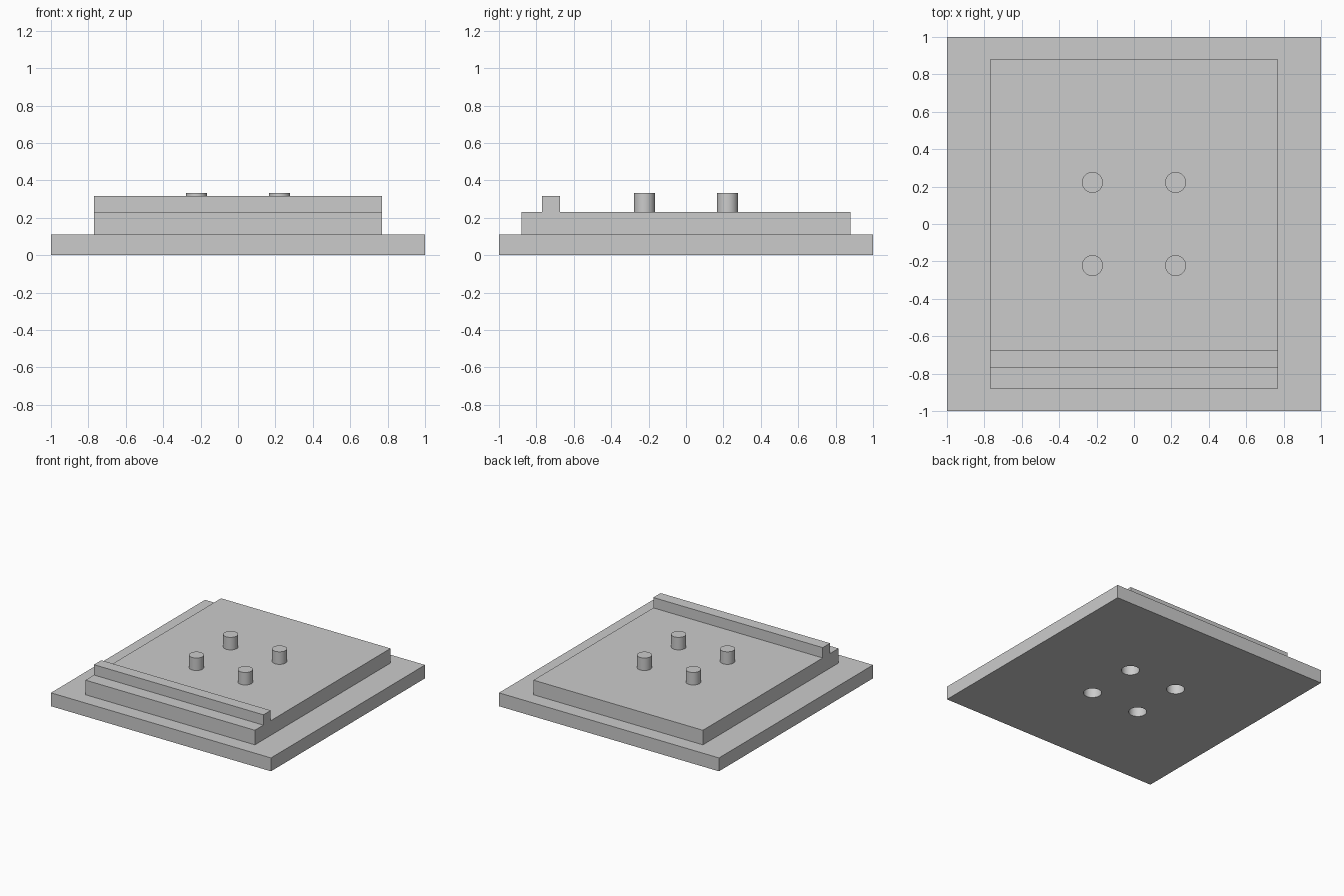
import bpy

cube = bpy.data.objects.get("Cube")
if cube:
    bpy.data.objects.remove(cube, do_unlink=True)

GREY = (0.6, 0.6, 0.6, 1.0)
grey = bpy.data.materials.new("light grey")
grey.use_nodes = True
grey.diffuse_color = GREY
grey.node_tree.nodes["Principled BSDF"].inputs["Base Color"].default_value = GREY


def box(name, low, high):
    """Axis-aligned block between two corners."""
    centre = [(a + b) / 2 for a, b in zip(low, high)]
    bpy.ops.mesh.primitive_cube_add(size=1, location=centre)
    ob = bpy.context.object
    ob.name = name
    ob.scale = [b - a for a, b in zip(low, high)]
    bpy.ops.object.transform_apply(location=False, rotation=False, scale=True)
    ob.data.materials.append(grey)
    return ob


def cylinder(name, radius, x, y, bottom, top):
    """Upright round peg or cutter."""
    bpy.ops.mesh.primitive_cylinder_add(
        vertices=48, radius=radius, depth=top - bottom,
        location=(x, y, (bottom + top) / 2))
    ob = bpy.context.object
    ob.name = name
    ob.data.materials.append(grey)
    return ob


def smooth(ob):
    bpy.ops.object.select_all(action="DESELECT")
    ob.select_set(True)
    bpy.context.view_layer.objects.active = ob
    bpy.ops.object.shade_smooth_by_angle()


BASE_TOP, BODY_TOP, RAIL_TOP, PEG_TOP = 0.11, 0.23, 0.315, 0.333
SPACING = 0.222

# Stepped slab with a rail along the front
base = box("base_plate", (-1, -1, 0), (1, 1, BASE_TOP))
box("raised_block", (-0.77, -0.88, BASE_TOP), (0.77, 0.88, BODY_TOP))
box("front_rail", (-0.77, -0.77, BODY_TOP), (0.77, -0.675, RAIL_TOP))

# Four pegs on top, each above a socket in the underside
for y, depth_name in ((-SPACING, "front"), (SPACING, "back")):
    for x, side in ((-SPACING, "right"), (SPACING, "left")):
        smooth(cylinder(f"peg_{depth_name}_{side}", 0.056, x, y, BODY_TOP, PEG_TOP))

        cutter = cylinder("socket_cutter", 0.068, x, y, -0.1, BASE_TOP + 0.1)
        cutter.hide_render = True
        cut = base.modifiers.new("socket", "BOOLEAN")
        cut.operation = "DIFFERENCE"
        cut.solver = "EXACT"
        cut.object = cutter
        bpy.context.view_layer.objects.active = base
        bpy.ops.object.modifier_apply(modifier=cut.name)
        bpy.data.objects.remove(cutter, do_unlink=True)

smooth(base)
